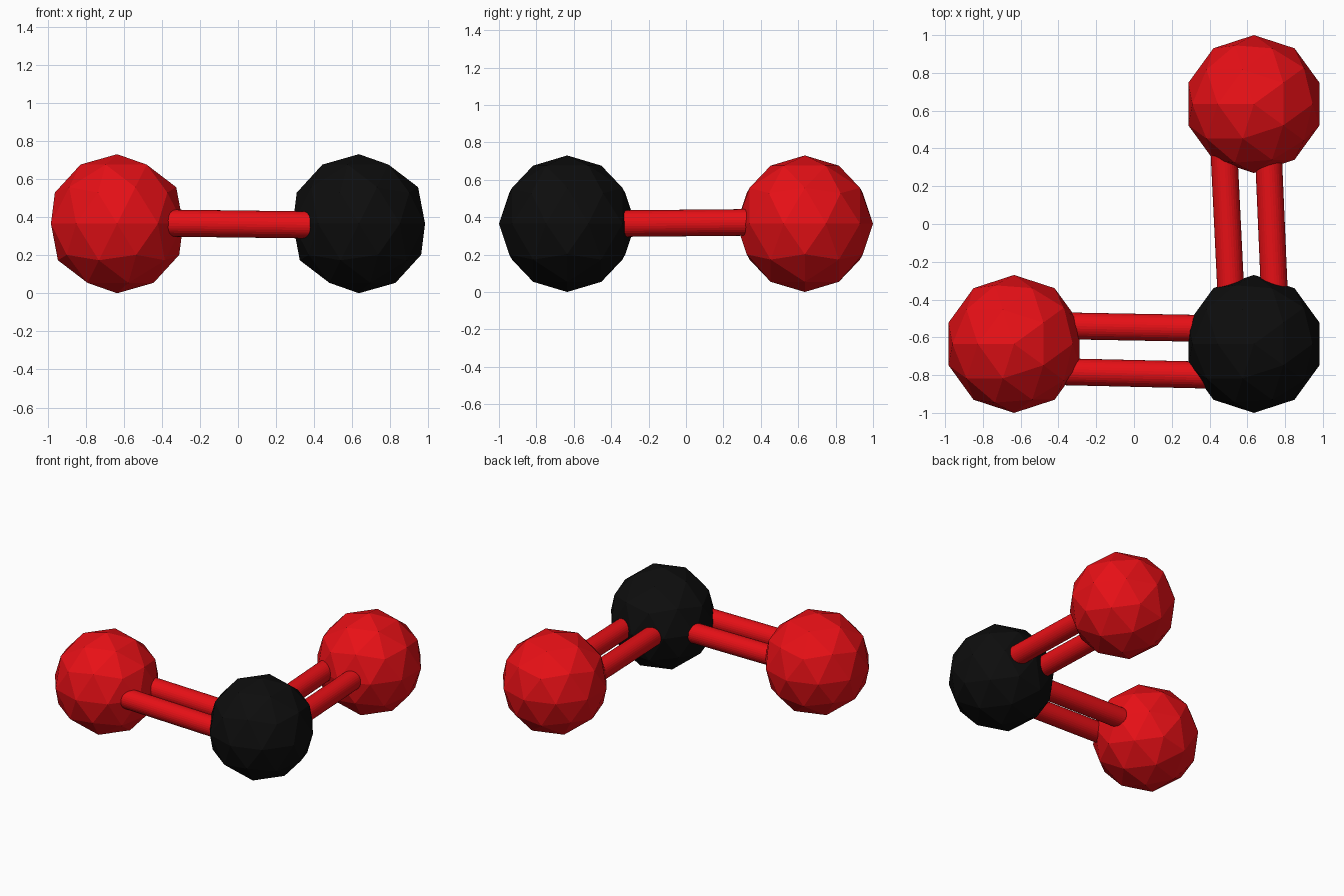
import bpy
from mathutils import Vector
from math import pi

if "Cube" in bpy.data.objects:
    bpy.data.objects.remove(bpy.data.objects["Cube"])

R, C = 0.365, 0.635          # atom radius, atom centre offset


def material(name, color):
    m = bpy.data.materials.new(name)
    m.diffuse_color = color
    m.use_nodes = True
    m.node_tree.nodes["Principled BSDF"].inputs["Base Color"].default_value = m.diffuse_color
    return m


red = material("red", (0.8, 0.005, 0.008, 1))
black = material("black", (0.004, 0.004, 0.004, 1))


def atom(name, x, y, mat):
    bpy.ops.mesh.primitive_ico_sphere_add(
        subdivisions=2, radius=R, location=(x, y, R), rotation=(0, 0, pi))
    ob = bpy.context.object
    ob.name = name
    ob.data.materials.append(mat)


def bond(name, a, b):
    a, b = Vector(a), Vector(b)
    d = b - a
    bpy.ops.mesh.primitive_cylinder_add(
        vertices=32, radius=0.071, depth=d.length, location=(a + b) / 2,
        rotation=d.to_track_quat('Z', 'Y').to_euler())
    ob = bpy.context.object
    ob.name = name
    ob.data.materials.append(red)


# Low-poly balls: dark corner atom and two red end atoms
atom("center_atom", C, -C, black)
atom("left_atom", -C, -C, red)
atom("back_atom", C, C, red)

# Double bonds, slightly tilted, ends buried in the balls
bond("left_bond_inner", (-0.43, -0.538, 0.369), (0.43, -0.554, 0.358))
bond("left_bond_outer", (-0.43, -0.781, 0.369), (0.43, -0.801, 0.358))
bond("back_bond_inner", (0.474, 0.43, 0.373), (0.516, -0.43, 0.365))
bond("back_bond_outer", (0.709, 0.43, 0.373), (0.746, -0.43, 0.365))
